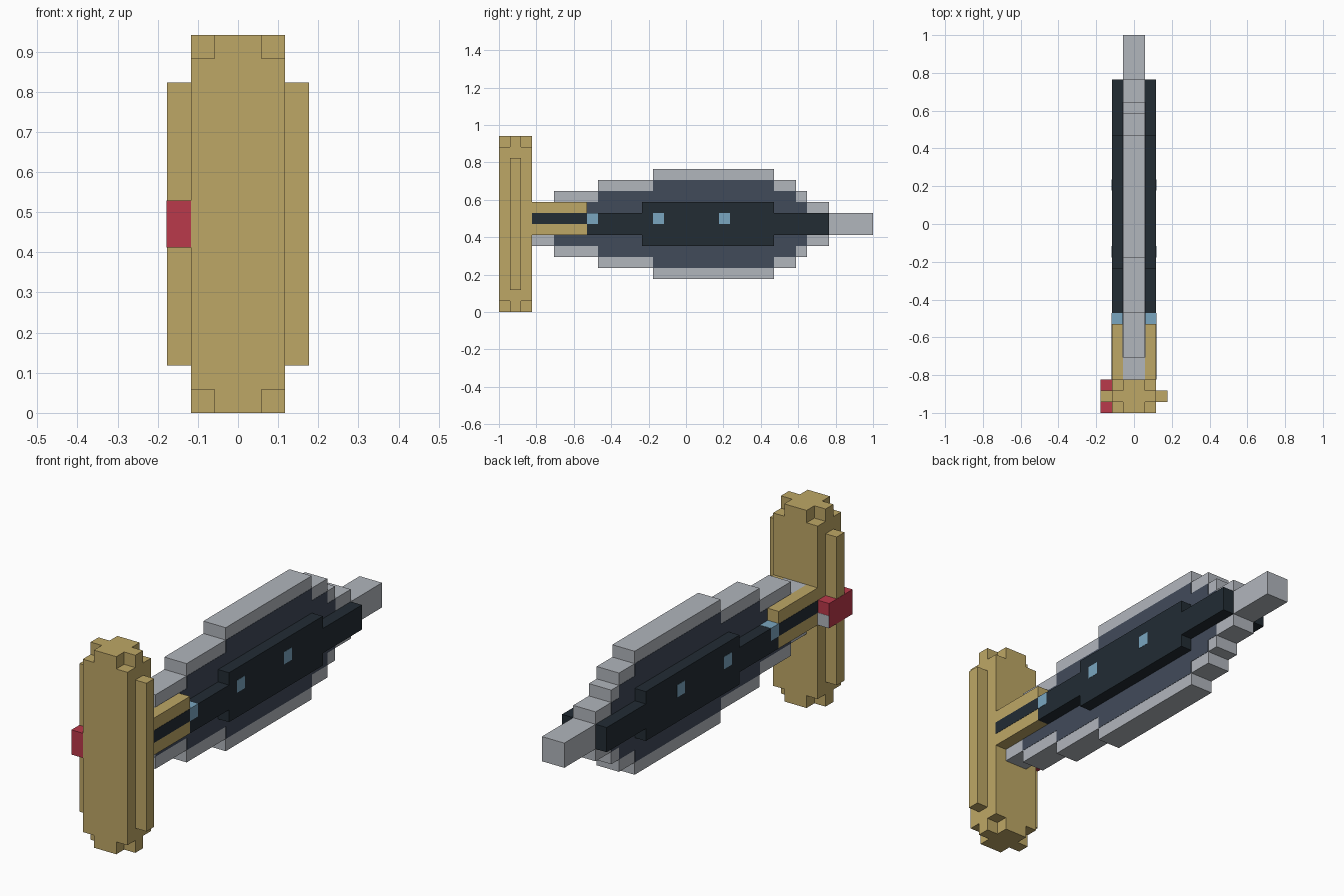
import bpy
import bmesh
from mathutils import Vector

if "Cube" in bpy.data.objects:
    bpy.data.objects.remove(bpy.data.objects["Cube"], do_unlink=True)

U = 1 / 17      # one block
MID = 8         # height of the blade's centre line, in blocks
SKIN = 0.02     # thickness of painted plates, in blocks


def material(name, colour):
    mat = bpy.data.materials.new(name)
    mat.use_nodes = True
    mat.diffuse_color = (*colour, 1)
    mat.node_tree.nodes["Principled BSDF"].inputs["Base Color"].default_value = (*colour, 1)
    return mat


GOLD = material("gold", (0.515, 0.386, 0.133))
RED = material("red", (0.491, 0.041, 0.069))
STEEL = material("pale steel", (0.440, 0.465, 0.503))
SLATE = material("slate", (0.053, 0.069, 0.102))
DARK = material("dark iron", (0.016, 0.025, 0.034))
BLUE = material("pale blue", (0.195, 0.381, 0.527))


def prism(name, base, offset, mat):
    """Extrude a flat outline, given in blocks, by an offset."""
    bm = bmesh.new()
    face = bm.faces.new([bm.verts.new(Vector(p) * U) for p in base])
    new = bmesh.ops.extrude_face_region(bm, geom=[face])["geom"]
    moved = [v for v in new if isinstance(v, bmesh.types.BMVert)]
    bmesh.ops.translate(bm, verts=moved, vec=Vector(offset) * U)
    bmesh.ops.recalc_face_normals(bm, faces=bm.faces)
    mesh = bpy.data.meshes.new(name)
    bm.to_mesh(mesh)
    bm.free()
    mesh.materials.append(mat)
    obj = bpy.data.objects.new(name, mesh)
    bpy.context.collection.objects.link(obj)
    return obj


def box(name, x, y, z, mat):
    base = [(x[0], y[0], z[0]), (x[1], y[0], z[0]), (x[1], y[1], z[0]), (x[0], y[1], z[0])]
    return prism(name, base, (0, 0, z[1] - z[0]), mat)


def stepped(name, steps, end, x, mat):
    """Slab with a stepped outline; each step is (start y, half height)."""
    ends = [s[0] for s in steps[1:]] + [end]
    top = [(y, h) for (start, h), stop in zip(steps, ends) for y in (start, stop)]
    outline = top + [(y, -h) for y, h in reversed(top)]
    return prism(name, [(x[0], y, MID + h) for y, h in outline], (x[1] - x[0], 0, 0), mat)


# Blade and its painted side panels
stepped("blade", [(-14, 2), (-12, 3), (-8, 4), (-3, 5), (8, 4), (10, 3), (11, 2), (13, 1)],
        17, (-1, 1), STEEL)
stepped("blade_panel", [(-12, 2), (-8, 3), (-3, 4), (8, 3), (10, 2)],
        11, (-1 - SKIN, 1 + SKIN), SLATE)

# Guard block with cross-shaped ends
box("guard", (-2, 2), (-17, -14), (1, 15), GOLD)
quarter = [(2, 0.5), (1, 0.5), (1, 1.5)]
cross = (quarter + [(-x, y) for x, y in reversed(quarter)]
         + [(-x, -y) for x, y in quarter] + [(x, -y) for x, y in reversed(quarter)])
for name, z in (("guard_foot", 0), ("guard_cap", 15)):
    prism(name, [(x, y - 15.5, z) for x, y in cross], (0, 0, 1), GOLD)

# Parts repeated on both sides
for side, s in (("left", 1), ("right", -1)):
    def across(a, b):
        return sorted((s * a, s * b))

    box(side + "_guard_rail", across(2, 3), (-16, -15), (2, 14), GOLD)
    box(side + "_collar", across(1, 2), (-14, -9), (7, 10), GOLD)
    box(side + "_collar_stripe", across(2, 2 + SKIN), (-14, -9), (8, 9), DARK)
    stepped(side + "_bar", [(-9, 1), (-4, 2), (8, 1)], 13, across(1, 2), DARK)
    box(side + "_bar_stud", across(1, 2 + SKIN), (-9, -8), (8, 9 + SKIN), BLUE)
    for label, y in (("rear", -3), ("front", 3)):
        box(f"{side}_{label}_stud", across(2, 2 + SKIN), (y, y + 1), (8, 9), BLUE)

# Red gem on one side of the guard, with a pale patch behind
box("gem", (-3 - SKIN, -2), (-17, -14), (7, 9), RED)
box("gem_patch", (-3, -2), (-14, -14 + SKIN), (7, 8), STEEL)
